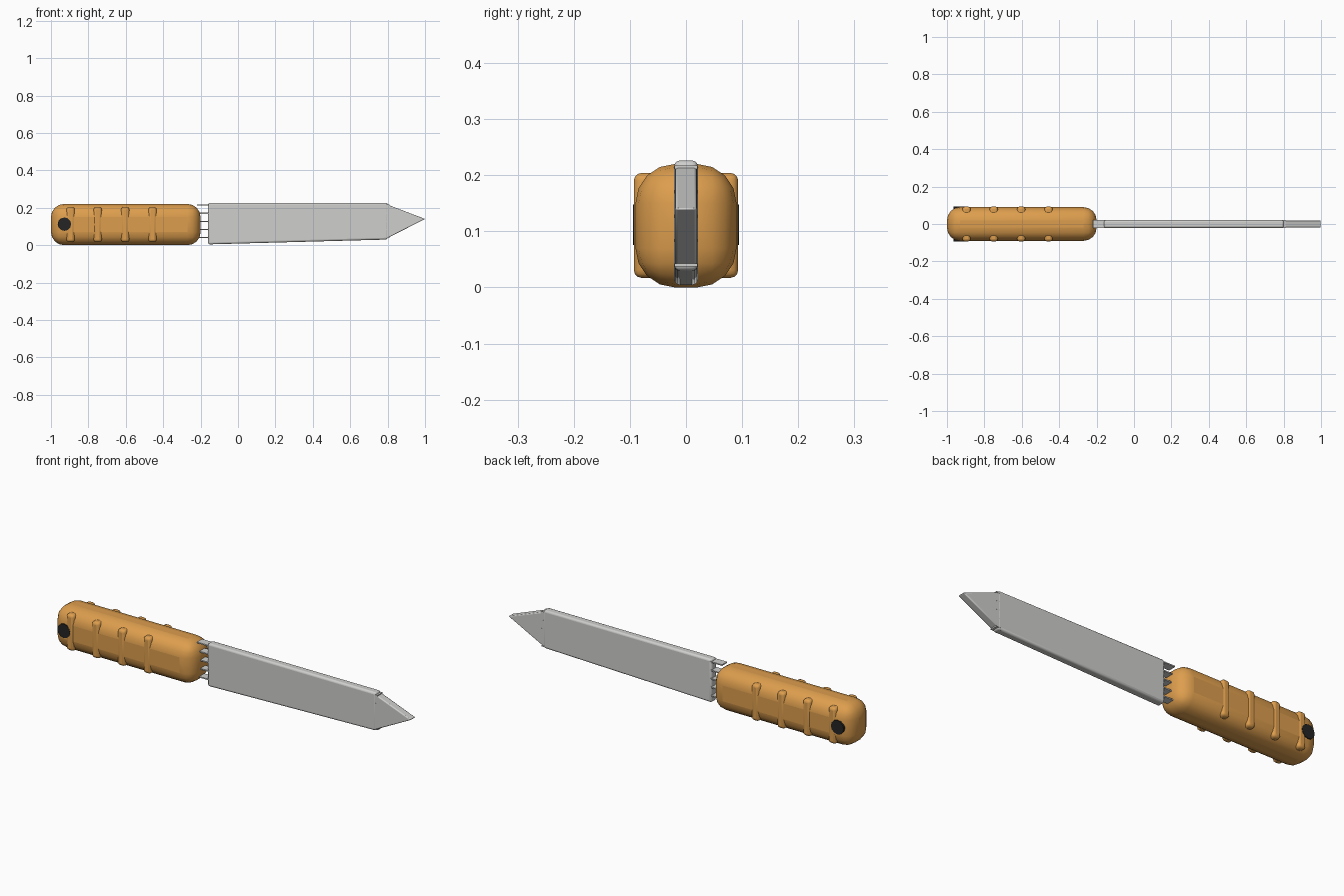
import bpy, bmesh, math

cube = bpy.data.objects.get("Cube")
if cube:
    bpy.data.objects.remove(cube)


def material(name, rgb):
    m = bpy.data.materials.new(name)
    m.use_nodes = True
    m.diffuse_color = (*rgb, 1)
    m.node_tree.nodes["Principled BSDF"].inputs["Base Color"].default_value = (*rgb, 1)
    return m


wood = material("warm tan", (0.72, 0.34, 0.075))
steel = material("pale steel", (0.62, 0.62, 0.61))
black = material("black", (0.018, 0.018, 0.018))


def finish(bm, name, mat, bevel=0, segments=1):
    """Turn a bmesh into a smooth object with rounded edges."""
    bmesh.ops.recalc_face_normals(bm, faces=bm.faces)
    mesh = bpy.data.meshes.new(name)
    bm.to_mesh(mesh)
    bm.free()
    mesh.materials.append(mat)
    ob = bpy.data.objects.new(name, mesh)
    bpy.context.collection.objects.link(ob)
    if bevel:
        mod = ob.modifiers.new("rounding", "BEVEL")
        mod.width, mod.segments = bevel, segments
        mod.limit_method = "ANGLE"
    bpy.ops.object.select_all(action="DESELECT")
    ob.select_set(True)
    bpy.context.view_layer.objects.active = ob
    bpy.ops.object.shade_smooth_by_angle(angle=math.radians(35))
    return ob


def slab(name, outline, half, mat, bevel=0, segments=1):
    """Extrude an x-z outline through y, from -half to +half."""
    bm = bmesh.new()
    face = bm.faces.new([bm.verts.new((x, -half, z)) for x, z in outline])
    made = bmesh.ops.extrude_face_region(bm, geom=[face])["geom"]
    verts = [g for g in made if isinstance(g, bmesh.types.BMVert)]
    bmesh.ops.translate(bm, verts=verts, vec=(0, 2 * half, 0))
    return finish(bm, name, mat, bevel, segments)


def box(name, x0, x1, z0, z1, half, mat, bevel=0, segments=1):
    return slab(name, [(x0, z0), (x1, z0), (x1, z1), (x0, z1)],
                half, mat, bevel, segments)


# Rounded handle with raised grip ribs
box("handle", -1, -0.2, 0, 0.22, 0.09, wood, 0.07, 4)
for i, x in enumerate((-0.895, -0.75, -0.603, -0.457)):
    box(f"grip_rib_{i + 1}", x - 0.022, x + 0.022, 0.017, 0.204, 0.093,
        wood, 0.014, 3)

# Pin through the end of the handle
bm = bmesh.new()
bmesh.ops.create_cone(bm, cap_ends=True, segments=12, radius1=0.036,
                      radius2=0.036, depth=0.189)
pin = finish(bm, "handle_pin", black)
pin.rotation_euler.x = math.pi / 2
pin.location = (-0.928, 0, 0.112)

# Blade body and pointed tip
slab("blade", [(-0.16, 0.004), (0.8, 0.03), (0.8, 0.226), (-0.16, 0.226)],
     0.021, steel, 0.01, 3)
slab("blade_tip", [(0.78, 0.028), (1, 0.14), (0.78, 0.224)],
     0.02, steel, 0.005, 2)

# Thin strips that run through the blade into the handle
for i in range(5):
    z = 0.04 + i * 0.0435
    box(f"blade_strip_{i + 1}", -0.22, 0.81, z - 0.003, z + 0.003, 0.0205, steel)
